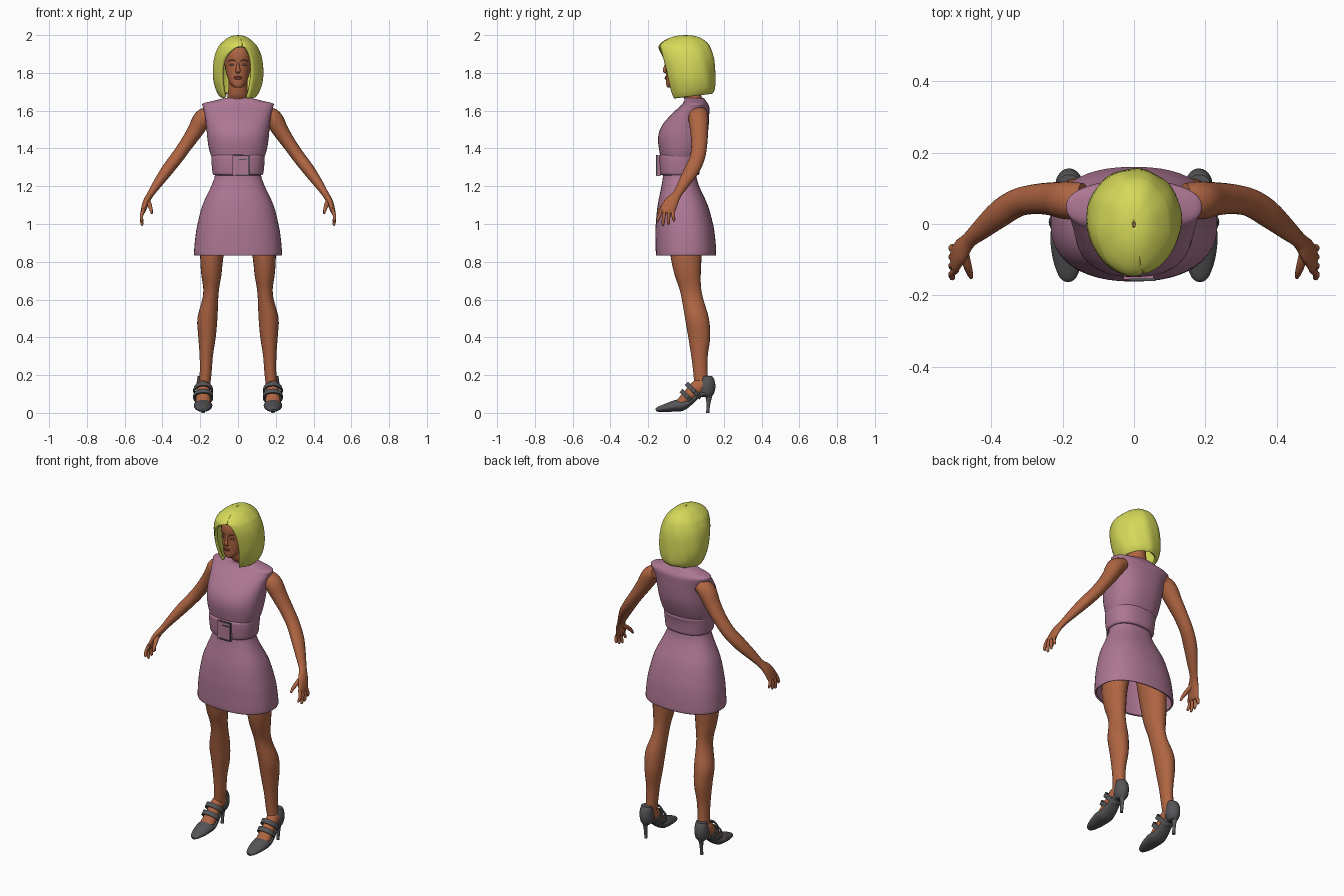
import bpy, bmesh, math
from mathutils import Vector


def material(name, rgb):
    m = bpy.data.materials.new(name)
    m.diffuse_color = (*rgb, 1)
    return m


SKIN = material("warm_skin", (0.43, 0.13, 0.055))
LIP = material("lip_brown", (0.30, 0.075, 0.05))
EYE = material("eye_grey", (0.16, 0.12, 0.11))
BROW = material("brow_brown", (0.20, 0.07, 0.035))
HAIR = material("yellow_hair", (0.67, 0.70, 0.10))
DRESS = material("mauve_dress", (0.42, 0.185, 0.295))
SHOE = material("grey_leather", (0.09, 0.09, 0.095))


def smooth_rows(rows, n):
    """Catmull-Rom interpolation of rows of numbers."""
    out = []
    for i in range(len(rows) - 1):
        p = [rows[max(i - 1, 0)], rows[i], rows[i + 1], rows[min(i + 2, len(rows) - 1)]]
        for k in range(n):
            t = k / n
            out.append([0.5 * (2 * b + (c - a) * t + (2 * a - 5 * b + 4 * c - d) * t * t
                               + (3 * b - a - 3 * c + d) * t ** 3) for a, b, c, d in zip(*p)])
    return out + [list(rows[-1])]


def build(name, rings, mat, closed=True, caps=True, mirror=False, thick=0, angle=50):
    """Skin a list of point rings into one smooth object."""
    bm = bmesh.new()
    vs = [[bm.verts.new(p) for p in r] for r in rings]
    n = len(vs[0])
    for a, b in zip(vs, vs[1:]):
        for j in range(n if closed else n - 1):
            k = (j + 1) % n
            bm.faces.new((a[j], a[k], b[k], b[j]))
    if caps:
        bm.faces.new(vs[0])
        bm.faces.new(vs[-1])
    bmesh.ops.remove_doubles(bm, verts=bm.verts, dist=0.0002)
    bmesh.ops.recalc_face_normals(bm, faces=bm.faces)
    me = bpy.data.meshes.new(name)
    bm.to_mesh(me)
    bm.free()
    me.materials.append(mat)
    ob = bpy.data.objects.new(name, me)
    bpy.context.collection.objects.link(ob)
    bpy.ops.object.select_all(action='DESELECT')
    ob.select_set(True)
    bpy.context.view_layer.objects.active = ob
    bpy.ops.object.shade_smooth_by_angle(angle=math.radians(angle))
    if thick:
        s = ob.modifiers.new("thickness", 'SOLIDIFY')
        s.thickness, s.offset = thick, -1
    if mirror:
        ob.modifiers.new("mirror", 'MIRROR')
    return ob


def power(v, e):
    return math.copysign(abs(v) ** e, v)


def stack(name, rows, mat, cx=0, e=2.0, seg=32, n=4, **kw):
    """Horizontal sections: (z, half width, front y, back y[, centre x])."""
    rings = []
    for z, rx, yf, yb, *c in smooth_rows(rows, n):
        x0 = c[0] if c else cx
        ring = []
        for j in range(seg):
            a = math.tau * j / seg
            ring.append((x0 + rx * power(math.cos(a), 2 / e),
                         (yf + yb) / 2 + (yb - yf) / 2 * power(math.sin(a), 2 / e), z))
        rings.append(ring)
    return build(name, rings, mat, **kw)


def tube(name, rows, mat, wide=(0, 1, 0), seg=16, n=4, **kw):
    """Swept path: (x, y, z, radius along wide, other radius)."""
    pts = smooth_rows(rows, n)
    rings = []
    for i, p in enumerate(pts):
        t = (Vector(pts[min(i + 1, len(pts) - 1)][:3]) - Vector(pts[max(i - 1, 0)][:3])).normalized()
        u = Vector(wide)
        u = (u - t * u.dot(t)).normalized()
        v = t.cross(u)
        rings.append([Vector(p[:3]) + u * p[3] * math.cos(a) + v * p[4] * math.sin(a)
                      for a in (math.tau * j / seg for j in range(seg))])
    return build(name, rings, mat, **kw)


def blob(name, loc, size, mat, mirror=False):
    x, y, z = loc
    rows = [(z + size[2] * math.sin(a), size[0] * math.cos(a), y - size[1] * math.cos(a),
             y + size[1] * math.cos(a)) for a in (math.radians(d) for d in range(-85, 86, 17))]
    return stack(name, rows, mat, cx=x, seg=12, n=1, mirror=mirror)


def plate(name, x0, x1, z0, z1, y0, y1, mat):
    return build(name, [[(x0, y, z0), (x1, y, z0), (x1, y, z1), (x0, y, z1)] for y in (y0, y1)],
                 mat, angle=20)


# Dress: flared skirt, waist, chest and shoulder yoke in one open shell
stack("dress", [(0.833, 0.230, -0.158, 0.158), (0.85, 0.233, -0.160, 0.160), (0.93, 0.226, -0.161, 0.154),
                (1.0, 0.214, -0.160, 0.143), (1.1, 0.188, -0.150, 0.115), (1.2, 0.142, -0.130, 0.07),
                (1.26, 0.122, -0.122, 0.055), (1.32, 0.130, -0.128, 0.06), (1.39, 0.152, -0.142, 0.09),
                (1.46, 0.163, -0.148, 0.112), (1.52, 0.168, -0.128, 0.12), (1.58, 0.176, -0.078, 0.123),
                (1.62, 0.186, -0.035, 0.123), (1.638, 0.186, -0.018, 0.115), (1.652, 0.13, -0.010, 0.105),
                (1.664, 0.085, -0.008, 0.098), (1.668, 0.064, -0.006, 0.09)],
      DRESS, e=2.35, seg=48, caps=False, thick=0.01)

# Belt and buckle
stack("belt", [(1.258, 0.120, -0.125, 0.058), (1.264, 0.133, -0.138, 0.070), (1.30, 0.138, -0.143, 0.073),
               (1.335, 0.141, -0.145, 0.077), (1.360, 0.140, -0.145, 0.082), (1.368, 0.130, -0.135, 0.07)],
      DRESS, e=2.4, seg=48)
plate("belt_buckle", -0.03, 0.055, 1.253, 1.362, -0.155, -0.135, DRESS)
for i, (x0, x1, z0, z1) in enumerate([(-0.012, 0.06, 1.359, 1.366), (0.053, 0.06, 1.262, 1.362),
                                      (-0.012, 0.06, 1.256, 1.262), (0.005, 0.045, 1.338, 1.344)]):
    plate(f"buckle_bar_{i}", x0, x1, z0, z1, -0.159, -0.151, SHOE)

# Head and neck
stack("head", [(1.722, 0.014, -0.094, -0.06), (1.728, 0.028, -0.102, -0.03), (1.75, 0.045, -0.106, 0.0),
               (1.79, 0.060, -0.106, 0.06), (1.84, 0.071, -0.106, 0.10), (1.90, 0.077, -0.110, 0.115),
               (1.95, 0.062, -0.085, 0.09), (1.975, 0.03, -0.04, 0.05)], SKIN, e=2.15)
stack("neck", [(1.60, 0.09, -0.01, 0.10), (1.655, 0.064, -0.006, 0.092), (1.69, 0.053, -0.025, 0.078),
               (1.78, 0.050, -0.04, 0.07)], SKIN)

# Face
tube("nose", [(0, -0.103, 1.853, 0.006, 0.006), (0, -0.110, 1.832, 0.008, 0.007),
              (0, -0.114, 1.812, 0.013, 0.009), (0, -0.104, 1.800, 0.009, 0.005)], SKIN, wide=(1, 0, 0))
blob("upper_lip", (0, -0.106, 1.778), (0.022, 0.006, 0.005), LIP)
blob("lower_lip", (0, -0.106, 1.770), (0.018, 0.007, 0.006), LIP)
blob("eye", (0.032, -0.099, 1.843), (0.013, 0.005, 0.005), EYE, mirror=True)
tube("eyebrow", [(0.014, -0.108, 1.862, 0.002, 0.003), (0.034, -0.103, 1.868, 0.002, 0.003),
                 (0.053, -0.087, 1.862, 0.001, 0.002)], BROW, seg=8, mirror=True)

# Bob hair: shell open over the face: (z, half width, front, back, opening left x, opening right x)
hair_rows = [(1.672, 0.098, -0.078, 0.138, -0.072, 0.050), (1.70, 0.114, -0.095, 0.150, -0.080, 0.060),
             (1.75, 0.129, -0.112, 0.155, -0.086, 0.070), (1.80, 0.134, -0.125, 0.155, -0.088, 0.075),
             (1.86, 0.130, -0.140, 0.152, -0.078, 0.072), (1.90, 0.121, -0.147, 0.144, -0.055, 0.062),
             (1.93, 0.108, -0.147, 0.133, -0.018, 0.045), (1.945, 0.099, -0.143, 0.125, 0.022, 0.027),
             (1.965, 0.080, -0.125, 0.108, 0.02, 0.02), (1.985, 0.055, -0.088, 0.078, 0.015, 0.015),
             (1.996, 0.030, -0.05, 0.045, 0.006, 0.006), (1.9995, 0.004, -0.01, 0.008, 0, 0)]
rings = []
for z, rx, yf, yb, xl, xr in smooth_rows(hair_rows, 3):
    a0 = math.asin(max(-1, min(1, xr / rx)))
    a1 = math.tau + math.asin(max(-1, min(1, xl / rx)))
    ring = []
    for j in range(57):
        a = a0 + (a1 - a0) * j / 56
        s = 1 + 0.012 * math.sin(9 * a + 14 * z) * math.sin(math.pi * j / 56)
        low = max(0, (1.73 - z) / 0.06)
        ring.append((rx * s * math.sin(a), (yf + yb) / 2 - (yb - yf) / 2 * s * math.cos(a),
                     z + low * (0.004 - 0.014 * math.cos(a))))
    rings.append(ring)
build("bob_hair", rings, HAIR, closed=False, caps=False, thick=0.016, angle=60)

# Arm down to the palm
tube("arm", [(0.14, 0.070, 1.590, 0.045, 0.035), (0.185, 0.066, 1.560, 0.053, 0.049),
             (0.228, 0.070, 1.490, 0.047, 0.042), (0.275, 0.070, 1.420, 0.042, 0.036),
             (0.325, 0.060, 1.350, 0.040, 0.034), (0.375, 0.030, 1.285, 0.040, 0.032),
             (0.425, -0.012, 1.215, 0.031, 0.025), (0.462, -0.045, 1.160, 0.024, 0.018),
             (0.486, -0.076, 1.118, 0.036, 0.017), (0.502, -0.099, 1.070, 0.040, 0.013),
             (0.505, -0.103, 1.055, 0.032, 0.008)], SKIN, seg=20, mirror=True)

# Fingers and thumb
for i, (yb, yt, zt) in enumerate([(-0.130, -0.150, 1.012), (-0.110, -0.122, 0.992),
                                  (-0.091, -0.093, 0.998), (-0.073, -0.064, 1.015)]):
    ym = (yb + yt) / 2
    tube(f"finger_{i}", [(0.499, yb, 1.078, 0.009, 0.010), (0.511, ym, 1.045, 0.009, 0.009),
                         (0.509, yt, zt + 0.010, 0.008, 0.008), (0.505, yt, zt, 0.004, 0.004)],
         SKIN, seg=10, n=3, mirror=True)
tube("thumb", [(0.476, -0.075, 1.125, 0.012, 0.012), (0.468, -0.112, 1.100, 0.012, 0.012),
               (0.460, -0.138, 1.075, 0.009, 0.009), (0.456, -0.150, 1.055, 0.005, 0.005)],
     SKIN, seg=10, mirror=True)

# Legs: last value is the centre x
stack("leg", [(0.13, 0.030, 0.045, 0.125, 0.180), (0.20, 0.031, 0.040, 0.115, 0.172),
              (0.30, 0.035, 0.028, 0.115, 0.168), (0.40, 0.046, 0.012, 0.128, 0.164),
              (0.50, 0.053, -0.005, 0.121, 0.162), (0.60, 0.042, -0.022, 0.092, 0.147),
              (0.66, 0.042, -0.036, 0.080, 0.142), (0.73, 0.053, -0.060, 0.078, 0.141),
              (0.82, 0.061, -0.080, 0.082, 0.139), (0.95, 0.070, -0.09, 0.09, 0.125),
              (1.05, 0.070, -0.09, 0.07, 0.115)], SKIN, seg=24, mirror=True)

# Foot inside the shoe
tube("foot", [(0.182, 0.110, 0.150, 0.030, 0.036), (0.183, 0.065, 0.135, 0.034, 0.042),
              (0.184, 0.020, 0.095, 0.037, 0.034), (0.185, -0.03, 0.052, 0.040, 0.026),
              (0.185, -0.08, 0.030, 0.030, 0.015)], SKIN, wide=(1, 0, 0), mirror=True)

# Shoe: pointed toe rising into the arch
tube("shoe_toe", [(0.185, -0.159, 0.014, 0.012, 0.008), (0.185, -0.145, 0.019, 0.026, 0.014),
                  (0.185, -0.10, 0.028, 0.042, 0.023), (0.185, -0.05, 0.038, 0.049, 0.031),
                  (0.185, -0.018, 0.040, 0.048, 0.028), (0.185, 0.02, 0.056, 0.042, 0.017),
                  (0.185, 0.06, 0.088, 0.036, 0.013), (0.185, 0.11, 0.108, 0.030, 0.014)],
     SHOE, wide=(1, 0, 0), seg=20, mirror=True)

# Shoe: heel cup, stiletto and buckled straps
stack("heel_cup", [(0.085, 0.020, 0.085, 0.135), (0.105, 0.034, 0.066, 0.149), (0.14, 0.038, 0.064, 0.156),
                   (0.175, 0.035, 0.078, 0.150), (0.195, 0.031, 0.088, 0.138)],
      SHOE, cx=0.182, seg=20, mirror=True)
tube("stiletto", [(0.185, 0.118, 0.112, 0.030, 0.024), (0.185, 0.120, 0.075, 0.015, 0.012),
                  (0.185, 0.117, 0.03, 0.009, 0.009), (0.185, 0.115, 0.0, 0.009, 0.009)],
     SHOE, seg=12, mirror=True)
for name, y, z, rx, rz in [("ankle_strap", 0.040, 0.118, 0.044, 0.046), ("instep_strap", 0.006, 0.086, 0.045, 0.038)]:
    loop = []
    for s in (-0.013, 0.013):
        for g in ((0, 0.007) if s < 0 else (0.007, 0)):
            loop.append([(0.184 + (rx + g) * math.cos(a),
                          y + 0.65 * s - 0.72 * (rz + g) * math.sin(a),
                          z + 0.75 * s + 0.72 * (rz + g) * math.sin(a))
                         for a in (math.tau * j / 24 for j in range(24))])
    build(name, loop + [loop[0]], SHOE, caps=False, mirror=True)
    blob(name + "_buckle", (0.184 + rx + 0.004, y, z), (0.006, 0.013, 0.013), SHOE, mirror=True)
